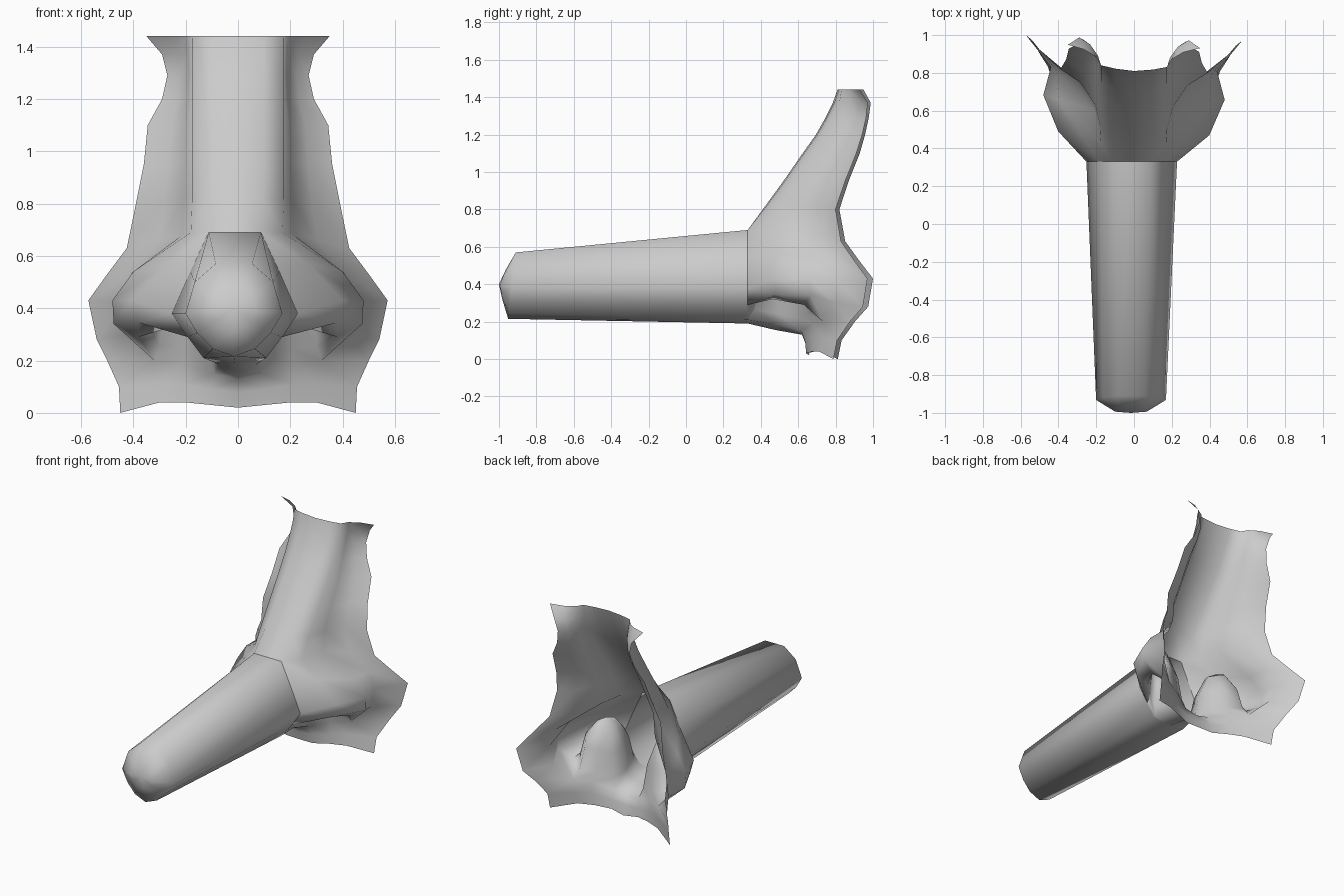
import bpy, bmesh, math
from mathutils import Vector

cube = bpy.data.objects.get("Cube")
if cube:
    bpy.data.objects.remove(cube)

grey = bpy.data.materials.new("plain_grey")
grey.use_nodes = True
tone = (.6, .6, .6, 1)
grey.diffuse_color = tone
grey.node_tree.nodes["Principled BSDF"].inputs["Base Color"].default_value = tone


def loft(bm, rows):
    """Bridge neighbouring rows of points with quads."""
    grid = [[bm.verts.new(point) for point in row] for row in rows]
    for upper, lower in zip(grid, grid[1:]):
        for i in range(len(upper) - 1):
            bm.faces.new((upper[i], lower[i], lower[i + 1], upper[i + 1]))
    return grid


def finish(name, bm):
    """Mirror the half mesh, skew it slightly sideways and shade it."""
    bmesh.ops.remove_doubles(bm, verts=bm.verts[:], dist=.001)
    bmesh.ops.mirror(bm, geom=bm.verts[:] + bm.edges[:] + bm.faces[:],
                     axis='X', merge_dist=.001)
    bmesh.ops.remove_doubles(bm, verts=bm.verts[:], dist=.001)
    for vert in bm.verts:
        x, y, z = vert.co
        vert.co.x -= .012 * min(1, max(0, (.5 - y) / .17)) + .004 * max(0, -y)
        vert.co.y -= .026 * x * (y > .4)
    bmesh.ops.recalc_face_normals(bm, faces=bm.faces[:])
    mesh = bpy.data.meshes.new(name)
    bm.to_mesh(mesh)
    bm.free()
    mesh.materials.append(grey)
    obj = bpy.data.objects.new(name, mesh)
    bpy.context.collection.objects.link(obj)
    bpy.ops.object.select_all(action='DESELECT')
    obj.select_set(True)
    bpy.context.view_layer.objects.active = obj
    bpy.ops.object.shade_smooth_by_angle(angle=math.radians(80))


# Half outline shared by the nose wall and the long tip
BASE_Y = .33
rim = [(0, .69), (.1, .69), (.17, .54), (.24, .38), (.18, .29), (.12, .21), (0, .19)]
rim_points = [Vector((x, BASE_Y, z)) for x, z in rim]


# Bridge: height, ridge depth, border half width, border depth, border height
def bridge_row(z, ridge, border_x, border_y, border_z):
    def wall(across, back):
        return (.175 + (border_x - .175) * across, ridge + (border_y - ridge) * back,
                z + (border_z - z) * across)
    return [(0, ridge, z), (.1, ridge + .01 * (ridge > .4), z),
            wall(0, .2), wall(.14, .52), wall(.5, .82), wall(1, 1)]


bridge = [bridge_row(*data) for data in (
    (1.44, .81, .35, .94, 1.44),
    (1.37, .785, .29, .98, 1.37),
    (1.28, .74, .27, .97, 1.29),
    (1.2, .695, .29, .95, 1.2),
    (1.08, .61, .345, .92, 1.1),
    (.95, .52, .36, .86, .95),
    (.82, .425, .39, .81, .8),
    (.69, BASE_Y, .425, .84, .63))]

# Upper lip below the nostrils
sill = [(0, .62, .13), (.09, .62, .15), (.21, .68, .19), (.32, .74, .2), (.5, .89, .2)]
lip_mid = [(0, .64, .08), (.1, .64, .09), (.21, .68, .11), (.32, .74, .11),
           (.455, .82, .1)]
lip_low = [(0, .66, .02), (.1, .645, .03), (.2, .68, .04), (.3, .72, .04), (.45, .8, 0)]
columella = [(0, .48, .155), (.07, .48, .185)]

# Wings: rows run from the tip outline back to the cheek border, curling under
wing_rows = [
    [rim_points[2], (.27, .46, .57), (.4, .65, .54), (.41, .8, .53), (.5, .91, .53)],
    [rim_points[3], (.4, .48, .43), (.48, .67, .43), (.44, .82, .42), (.572, .985, .43)],
    [rim_points[4], (.38, .49, .345), (.475, .68, .34), (.42, .81, .3), (.54, .96, .28)],
    [rim_points[4], (.28, .47, .32), (.38, .64, .29)] + sill[3:]]

bm = bmesh.new()
loft(bm, bridge)
# The bridge foot flows into the wings, starting at the edge of the tip
loft(bm, [bridge[-1][1:]] + wing_rows)
loft(bm, [sill, lip_mid, lip_low])
loft(bm, [[rim_points[6], rim_points[5]], columella, sill[:2]])

# Nostril: a tapering pocket rising from the opening
opening = [Vector(p) for p in wing_rows[-1][:4] + sill[2:0:-1] + [columella[1]]]
opening.append(rim_points[5])
centre = sum(opening, Vector()) / len(opening)


def pocket_ring(scale, lift):
    ring = [centre + (p - centre) * scale + Vector((0, 0, lift)) for p in opening]
    return ring + ring[:1]


rings = loft(bm, [pocket_ring(1, 0), pocket_ring(.82, .05), pocket_ring(.66, .19),
                  pocket_ring(.3, .3)])
bm.faces.new(rings[-1][:-1])
finish("nose_shell", bm)

# Long tip: tapered tube with a blunt rounded end
bm = bmesh.new()
end = [(0, .57), (.07, .57), (.15, .5), (.185, .38), (.14, .305), (.08, .245), (0, .215)]
end_row = [Vector((x, -.91 - .04 * (.57 - z) / .35, z)) for x, z in end]
peak_point = Vector((0, -1, .4))
blunt_row = [peak_point + (p - peak_point) * .45 for p in end_row]
for p in blunt_row:
    p.y = -.995 + .4 * max(p.z - .4, .4 * (.4 - p.z))
tube = loft(bm, [rim_points, end_row, blunt_row])
peak = bm.verts.new(peak_point)
for a, b in zip(tube[-1], tube[-1][1:]):
    bm.faces.new((a, b, peak))
finish("long_tip", bm)
